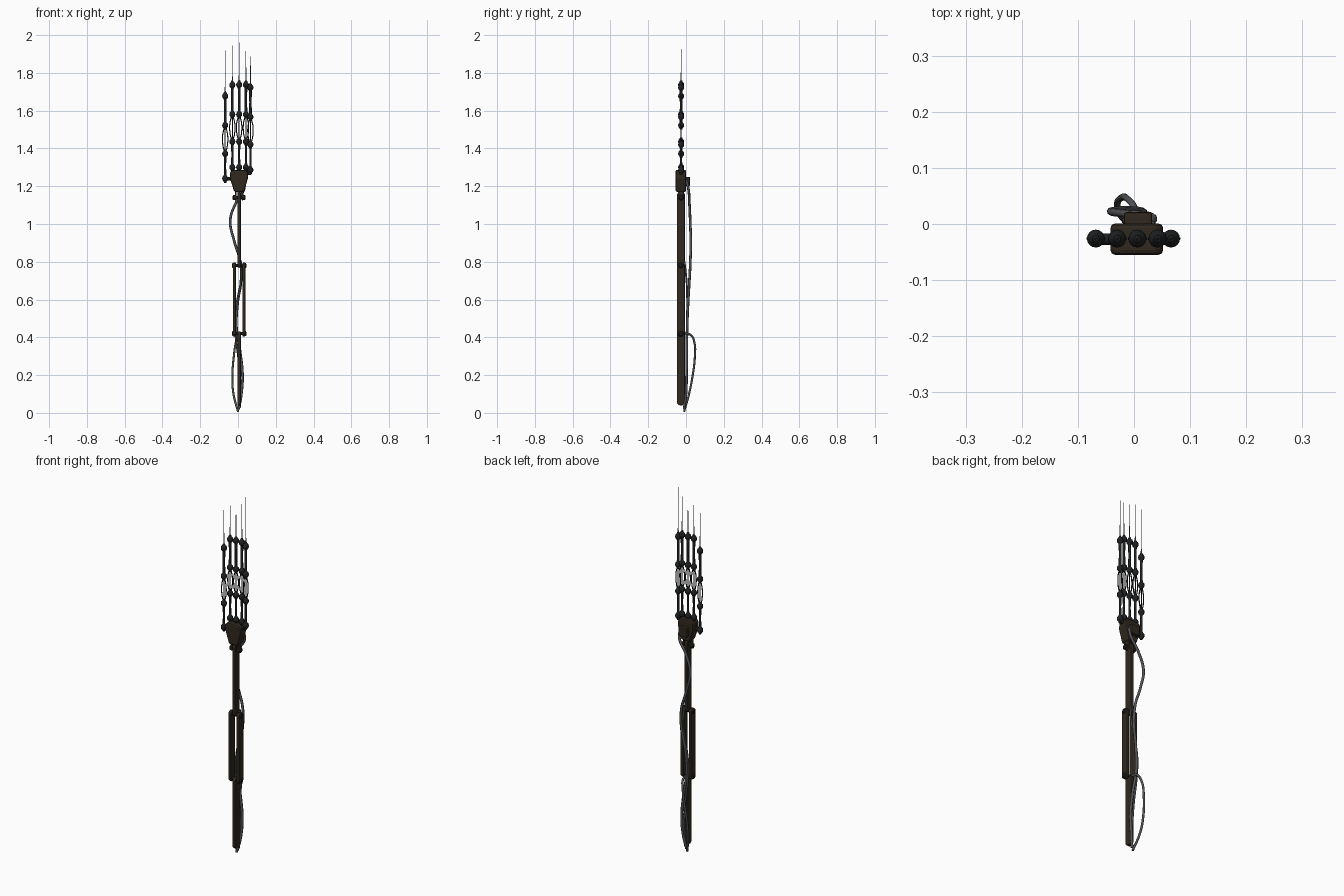
import bpy, bmesh, math
from mathutils import Vector

if "Cube" in bpy.data.objects:
    bpy.data.objects.remove(bpy.data.objects["Cube"])


def mat(name, c):
    m = bpy.data.materials.new(name)
    m.diffuse_color = (*c, 1)
    m.use_nodes = True
    m.node_tree.nodes["Principled BSDF"].inputs["Base Color"].default_value = m.diffuse_color
    return m


BROWN = mat("dark_bronze", (0.03, 0.021, 0.014))
BLACK = mat("black_metal", (0.013, 0.014, 0.015))
GREY = mat("cable_grey", (0.085, 0.087, 0.092))
STEEL = mat("steel", (0.12, 0.12, 0.125))
CX, CY = 0.006, -0.027  # arm axis


def finish(bm, name, m, bevel=0, smooth=False):
    bmesh.ops.recalc_face_normals(bm, faces=bm.faces[:])
    me = bpy.data.meshes.new(name)
    bm.to_mesh(me)
    bm.free()
    o = bpy.data.objects.new(name, me)
    bpy.context.collection.objects.link(o)
    me.materials.append(m)
    if smooth:
        me.shade_smooth()
    if bevel:
        b = o.modifiers.new("bevel", "BEVEL")
        b.width, b.segments = bevel, 2
    return o


def plate(name, pts, axis, lo, hi, m, bevel=0.003):
    """Extrude a flat outline along x (outline in y,z) or y (outline in x,z)."""
    bm = bmesh.new()
    put = (lambda p, d: (d, *p)) if axis == "x" else (lambda p, d: (p[0], d, p[1]))
    f = bm.faces.new([bm.verts.new(put(p, lo)) for p in pts])
    r = bmesh.ops.extrude_face_region(bm, geom=[f])
    d = Vector((hi - lo, 0, 0)) if axis == "x" else Vector((0, hi - lo, 0))
    bmesh.ops.translate(bm, vec=d, verts=[v for v in r["geom"] if isinstance(v, bmesh.types.BMVert)])
    return finish(bm, name, m, bevel)


def bar(name, x, thick, z0, z1, half=0.021):
    c = 0.012
    y0, y1 = CY - half, CY + half
    pts = [(y0 + c, z0), (y1 - c, z0), (y1, z0 + c), (y1, z1 - c),
           (y1 - c, z1), (y0 + c, z1), (y0, z1 - c), (y0, z0 + c)]
    return plate(name, pts, "x", x - thick / 2, x + thick / 2, BROWN)


def lathe(name, prof, loc, m, axis="z", n=16):
    """Revolve (radius, height) pairs around an axis through loc."""
    bm = bmesh.new()
    rings = []
    for r, h in prof:
        ring = []
        for i in range(n):
            a = 2 * math.pi * i / n
            p = Vector((r * math.cos(a), r * math.sin(a), h))
            if axis == "x":
                p = Vector((p.z, p.x, p.y))
            if axis == "y":
                p = Vector((p.x, p.z, p.y))
            ring.append(bm.verts.new(p + Vector(loc)))
        rings.append(ring)
    for a, b in zip(rings, rings[1:]):
        for i in range(n):
            bm.faces.new((a[i], a[(i + 1) % n], b[(i + 1) % n], b[i]))
    bm.faces.new(rings[0])
    bm.faces.new(rings[-1])
    o = finish(bm, name, m)
    o.data.shade_smooth()
    o.data.set_sharp_from_angle(angle=math.radians(35))
    return o


def tube(name, pts, r, m, res=10):
    cu = bpy.data.curves.new(name, "CURVE")
    cu.dimensions = "3D"
    cu.bevel_depth, cu.bevel_resolution, cu.resolution_u = r, 2, res
    cu.use_fill_caps = True
    s = cu.splines.new("BEZIER")
    s.bezier_points.add(len(pts) - 1)
    for b, p in zip(s.bezier_points, pts):
        b.co = p
        b.handle_left_type = b.handle_right_type = "AUTO"
    o = bpy.data.objects.new(name, cu)
    bpy.context.collection.objects.link(o)
    cu.materials.append(m)
    return o


# Arm: single bar, twin plates, single bar
bar("lower_arm_bar", CX, 0.018, 0.04, 0.43)
bar("upper_arm_bar", CX, 0.018, 0.77, 1.17)
for s in (-1, 1):
    bar("middle_arm_plate", CX + s * 0.025, 0.015, 0.405, 0.795)
    bar("wrist_fork", CX + s * 0.018, 0.01, 1.125, 1.20, 0.016)

# Hinge pins across the arm
for z in (0.42, 0.78, 1.14):
    w = 0.034 if z < 1 else 0.03
    lathe("hinge_pin", [(0.009, -w - 0.004), (0.014, -w), (0.014, -w + 0.008), (0.008, -w + 0.009),
                        (0.008, w - 0.009), (0.014, w - 0.008), (0.014, w), (0.009, w + 0.004)],
          (CX, CY, z), BLACK, "x")

# Palm: tapered block, side flanges and back box
plate("palm", [(-0.02, 1.17), (0.032, 1.17), (0.052, 1.24), (0.052, 1.275), (0.04, 1.287),
               (-0.028, 1.287), (-0.042, 1.275), (-0.042, 1.24)], "y", -0.055, 0.001, BROWN, 0.012)
plate("palm_back_box", [(-0.018, 1.20), (0.032, 1.20), (0.032, 1.25), (-0.018, 1.25)],
      "y", -0.005, 0.021, BROWN, 0.004)
lathe("thumb_mount", [(0.01, -0.02), (0.01, 0.02)], (-0.05, CY, 1.24), BLACK, "x")
lathe("little_finger_mount", [(0.01, -0.012), (0.01, 0.012)], (0.056, CY, 1.27), BLACK, "x")

# Fingers: x, joint heights, needle tip
fingers = [(-0.068, (1.24, 1.372, 1.522, 1.677), 1.945),
           (-0.030, (1.30, 1.436, 1.58, 1.735), 1.96),
           (0.006, (1.30, 1.436, 1.58, 1.737), 2.0),
           (0.042, (1.30, 1.436, 1.58, 1.737), 2.0),
           (0.066, (1.285, 1.42, 1.567, 1.722), 2.0)]
FY = -0.026
for x, zs, tip in fingers:
    for k, z in enumerate(zs):
        lathe("finger_joint", [(0.006, -0.022), (0.009, -0.014), (0.014, -0.009), (0.016, 0),
                               (0.014, 0.009), (0.009, 0.014), (0.006, 0.022)], (x, FY, z), BLACK)
    for k, (a, b) in enumerate(zip(zs, zs[1:])):
        r = (0.0065, 0.003, 0.0075)[k]
        lathe("finger_bone", [(r, a), (r * 0.85, (a + b) / 2), (r, b)], (x, FY, 0), BLACK, n=12)
    # bowed tendons around the middle bone
    for s in (-1, 1):
        m = (zs[1] + zs[2]) / 2
        tube("finger_tendon", [(x + s * 0.004, FY, zs[1] + 0.01), (x + s * 0.012, FY, m - 0.03),
                               (x + s * 0.013, FY, m + 0.025), (x + s * 0.004, FY, zs[2] - 0.01)], 0.0028, BLACK, 6)
    lathe("needle_claw", [(0.0045, zs[3]), (0.002, zs[3] + 0.05), (0.0003, tip)], (x, FY, 0), STEEL, n=10)

# Cables hanging along the back of the arm
tube("long_cable", [(0.03, 0.0, 1.235), (0.033, 0.012, 1.19), (-0.012, 0.018, 1.11), (-0.041, 0.022, 1.02),
                    (-0.02, 0.025, 0.91), (0.012, 0.023, 0.80), (0.016, 0.018, 0.70), (-0.002, 0.011, 0.58),
                    (-0.008, 0.006, 0.45), (0.012, 0.004, 0.32), (0.024, 0.003, 0.2), (0.018, 0.0, 0.1),
                    (0.004, -0.01, 0.02)], 0.007, GREY)
tube("middle_cable", [(0.016, -0.008, 0.80), (0.018, 0.002, 0.71), (0.0, 0.006, 0.62), (-0.016, 0.006, 0.52),
                      (-0.014, 0.004, 0.42), (0.006, 0.004, 0.25), (0.012, 0.0, 0.12), (0.01, -0.008, 0.03)],
     0.005, GREY)
tube("loop_cable", [(0.008, -0.005, 0.42), (0.002, 0.025, 0.413), (-0.012, 0.045, 0.37), (-0.022, 0.047, 0.30),
                    (-0.03, 0.034, 0.19), (-0.024, 0.016, 0.10), (0.0, -0.01, 0.007)], 0.006, GREY)
